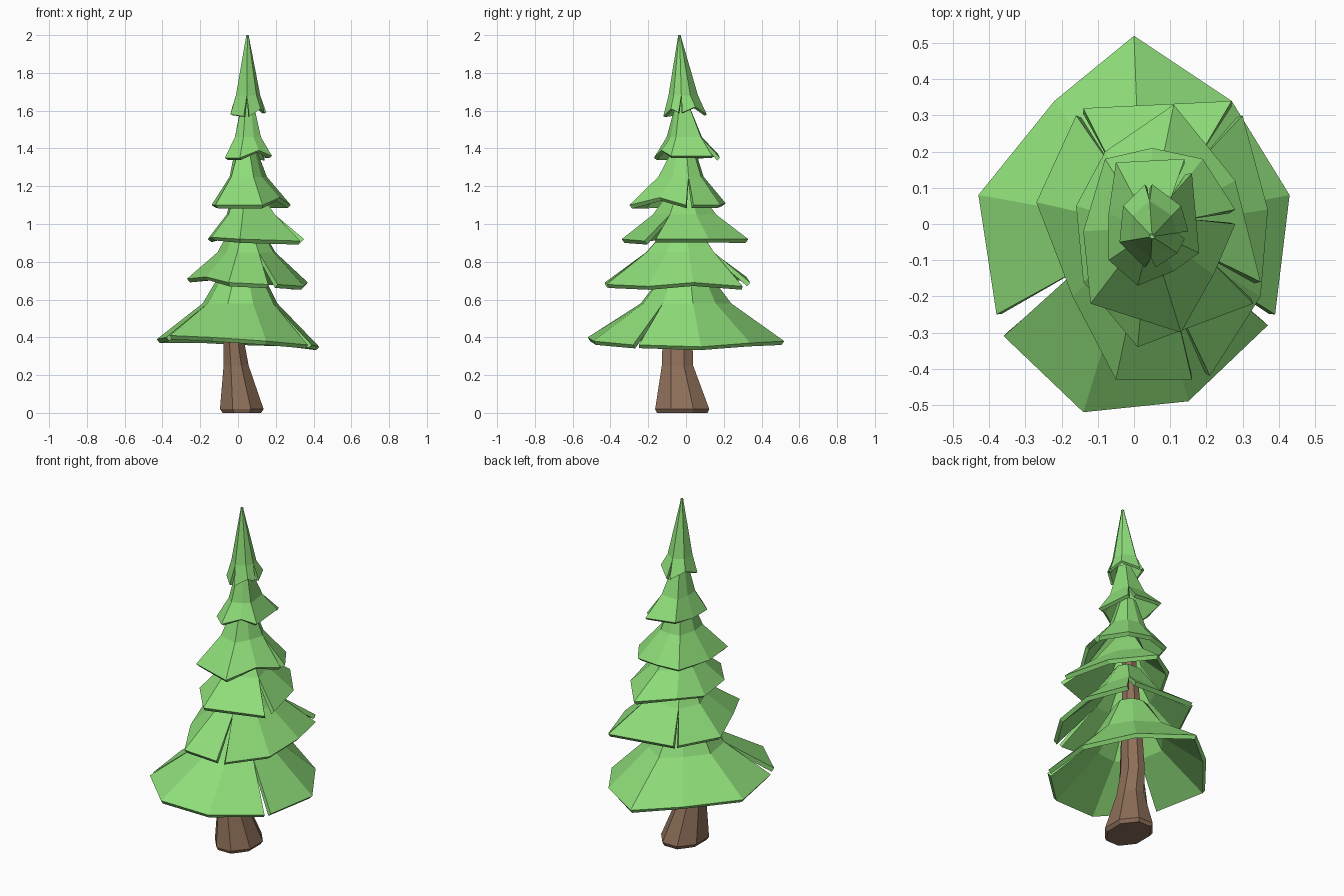
import bpy
import bmesh
from math import cos, sin, pi
from mathutils import Vector

if "Cube" in bpy.data.objects:
    bpy.data.objects.remove(bpy.data.objects["Cube"], do_unlink=True)


def make_material(name, colour):
    mat = bpy.data.materials.new(name)
    mat.use_nodes = True
    mat.diffuse_color = (*colour, 1)
    mat.node_tree.nodes["Principled BSDF"].inputs["Base Color"].default_value = (*colour, 1)
    return mat


needle_green = make_material("needle green", (0.27, 0.72, 0.19))
bark_brown = make_material("bark brown", (0.27, 0.16, 0.10))


def finish(bm, name, mat):
    mesh = bpy.data.meshes.new(name)
    bm.to_mesh(mesh)
    bm.free()
    mesh.materials.append(mat)
    obj = bpy.data.objects.new(name, mesh)
    bpy.context.collection.objects.link(obj)
    return obj


def branch_tier(name, rim, slits, top, top_radius, mid_z, spread, thickness=0.025):
    """Open skirt: rim corners, a bend ring and a collar; slits split the rim up to the bend."""
    bm = bmesh.new()
    count = len(rim)
    top = Vector(top)
    points = [Vector(p) for p in rim]
    lower = [bm.verts.new(p) for p in points]
    bend, collar = [], []
    for i, p in enumerate(points):
        if i > 0 and i - 1 in slits:
            bend.append(bend[-1])
            collar.append(collar[-1])
            continue
        if i in slits:
            p = (p + points[(i + 1) % count]) / 2
        out = Vector((p.x - top.x, p.y - top.y, 0))
        bend.append(bm.verts.new((top.x + out.x * spread, top.y + out.y * spread, mid_z)))
        collar.append(bm.verts.new(top + out.normalized() * top_radius))
    # A slit across the end of the list shares the first spoke
    if count - 1 in slits:
        for ring in (bend, collar):
            bm.verts.remove(ring[-1])
            ring[-1] = ring[0]
    for i in range(count):
        j = (i + 1) % count
        if i not in slits:
            bm.faces.new((lower[i], lower[j], bend[j], bend[i]))
            bm.faces.new((bend[i], bend[j], collar[j], collar[i]))
    obj = finish(bm, name, needle_green)
    solid = obj.modifiers.new("branch thickness", "SOLIDIFY")
    solid.thickness = thickness
    solid.offset = -1
    return obj


# Branch skirts, lowest first
branch_tier("lowest_branches", [
    (0.43, 0.08, 0.35), (0.27, 0.34, 0.37), (0, 0.52, 0.38), (-0.22, 0.34, 0.39),
    (-0.43, 0.08, 0.39), (-0.38, -0.25, 0.4), (-0.36, -0.31, 0.41), (-0.14, -0.52, 0.4),
    (0.15, -0.49, 0.38), (0.37, -0.28, 0.36), (0.39, -0.25, 0.36)],
    {5, 9}, (0.02, 0, 0.78), 0.09, 0.58, 0.46)

branch_tier("second_branches", [
    (0.37, 0.04, 0.69), (0.3, 0.3, 0.67), (0.27, 0.34, 0.69), (-0.14, 0.32, 0.72),
    (-0.16, 0.3, 0.72), (-0.27, 0.06, 0.71), (-0.17, -0.2, 0.72), (-0.05, -0.43, 0.69),
    (0.16, -0.43, 0.68), (0.21, -0.42, 0.68), (0.35, -0.2, 0.67)],
    {1, 3, 8}, (0.04, -0.01, 1.0), 0.07, 0.85, 0.48)

branch_tier("third_branches", [
    (0.35, -0.16, 0.92), (0.28, 0.12, 0.92), (0.11, 0.33, 0.92), (-0.08, 0.2, 0.94),
    (-0.16, 0.05, 0.92), (-0.14, -0.16, 0.93), (0.01, -0.34, 0.92), (0.33, -0.22, 0.91)],
    {7}, (0.04, -0.01, 1.2), 0.06, 1.05, 0.5)

branch_tier("fourth_branches", [
    (0.28, 0.04, 1.1), (0.19, 0.18, 1.1), (0.05, 0.21, 1.11), (-0.08, 0.18, 1.1),
    (-0.14, -0.02, 1.1), (-0.12, -0.22, 1.1), (0.13, -0.3, 1.1), (0.22, -0.14, 1.14),
    (0.28, 0, 1.1)],
    {8}, (0.04, -0.01, 1.42), 0.05, 1.25, 0.47)

branch_tier("fifth_branches", [
    (0.18, -0.08, 1.36), (0.16, 0.14, 1.36), (0.14, 0.18, 1.35), (-0.05, 0.17, 1.37),
    (-0.07, 0.03, 1.35), (-0.07, -0.1, 1.35), (0.01, -0.17, 1.35), (0.11, -0.13, 1.39)],
    {1}, (0.05, -0.02, 1.64), 0.035, 1.46, 0.55, 0.02)

branch_tier("crown", [
    (0.15, -0.02, 1.59), (0.13, 0.05, 1.62), (0.05, 0.11, 1.58), (0.03, 0.11, 1.58),
    (-0.03, 0.05, 1.62), (-0.04, -0.05, 1.58), (0.03, -0.12, 1.57), (0.06, -0.12, 1.57),
    (0.12, -0.08, 1.61), (0.14, -0.04, 1.59)],
    {2, 6, 9}, (0.05, -0.035, 2), 0.006, 1.68, 0.68, 0.015)

# Bent trunk: (centre x, centre y, height, radius x, radius y)
sections = [
    (0.02, -0.02, 0, 0.11, 0.145), (0.02, -0.02, 0.02, 0.125, 0.155),
    (-0.01, -0.045, 0.25, 0.072, 0.09), (-0.025, -0.045, 0.4, 0.058, 0.085),
    (0.01, -0.01, 0.8, 0.05, 0.055), (0.04, -0.01, 1.3, 0.03, 0.03)]
SIDES = 8
bm = bmesh.new()
rings = [[bm.verts.new((x + rx * cos(2 * pi * (k + 0.5) / SIDES),
                        y + ry * sin(2 * pi * (k + 0.5) / SIDES), z))
          for k in range(SIDES)] for x, y, z, rx, ry in sections]
for low, high in zip(rings, rings[1:]):
    for k in range(SIDES):
        n = (k + 1) % SIDES
        bm.faces.new((low[k], low[n], high[n], high[k]))
bm.faces.new(rings[0][::-1])
bm.faces.new(rings[-1])
finish(bm, "trunk", bark_brown)
